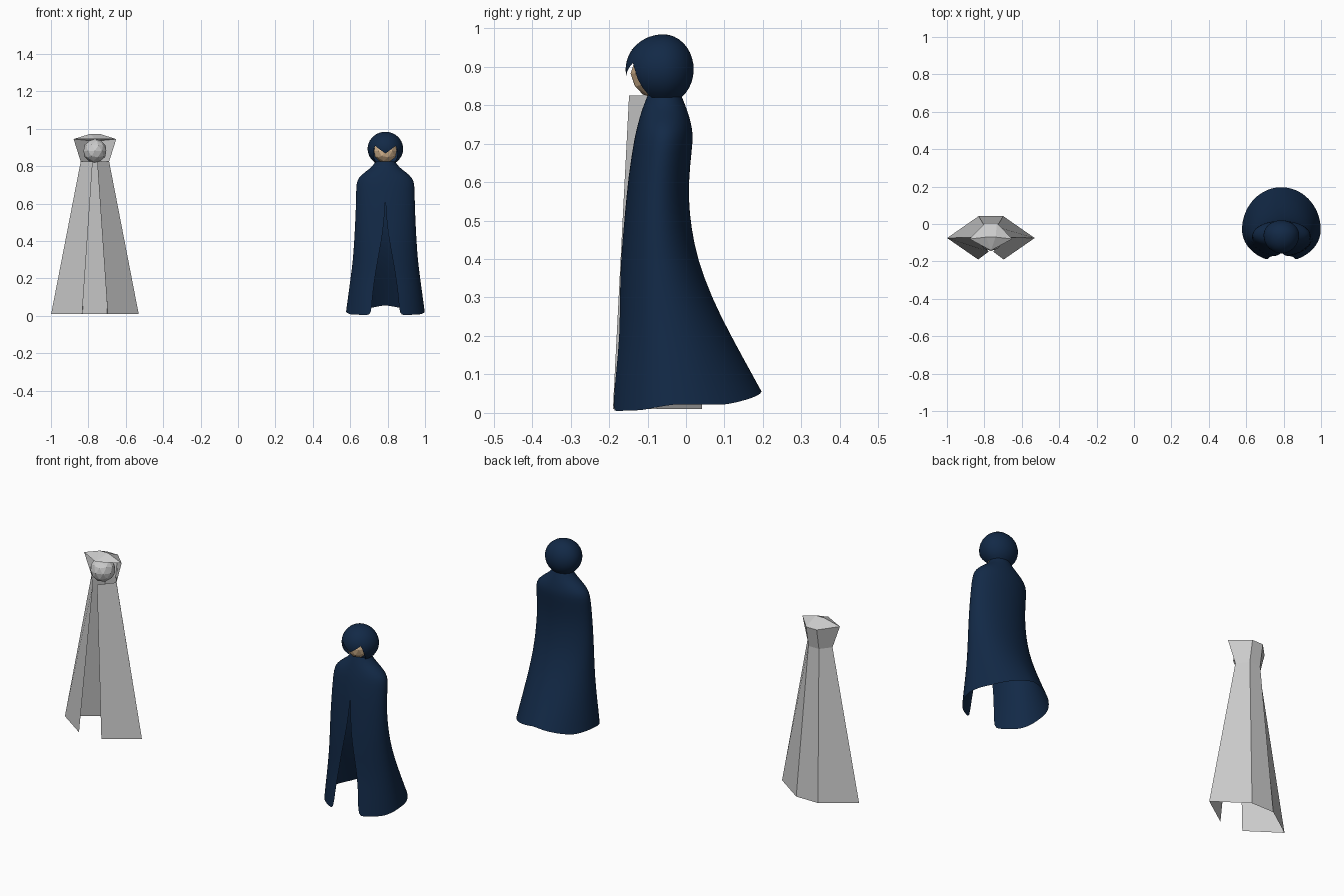
import bpy, bmesh
from math import sin, cos, pi, asin, acos, radians, sqrt

if "Cube" in bpy.data.objects:
    bpy.data.objects.remove(bpy.data.objects["Cube"])


def make_object(name, verts, faces, mat=None, smooth=False):
    me = bpy.data.meshes.new(name)
    me.from_pydata(verts, [], faces)
    bm = bmesh.new()
    bm.from_mesh(me)
    bmesh.ops.remove_doubles(bm, verts=bm.verts, dist=0.0005)
    bmesh.ops.recalc_face_normals(bm, faces=bm.faces)
    bm.to_mesh(me)
    bm.free()
    ob = bpy.data.objects.new(name, me)
    bpy.context.collection.objects.link(ob)
    if mat:
        me.materials.append(mat)
    for p in me.polygons:
        p.use_smooth = smooth
    return ob


def material(name, rgb):
    m = bpy.data.materials.new(name)
    m.diffuse_color = (*rgb, 1)
    m.use_nodes = True
    m.node_tree.nodes["Principled BSDF"].inputs["Base Color"].default_value = m.diffuse_color
    return m


def head(name, x, mat=None):
    bpy.ops.mesh.primitive_ico_sphere_add(subdivisions=2, radius=0.064, location=(x, -0.08, 0.882))
    bpy.context.object.name = name
    if mat:
        bpy.context.object.data.materials.append(mat)


def grid_faces(rows, cols):
    return [(r * cols + c, r * cols + c + 1, (r + 1) * cols + c + 1, (r + 1) * cols + c)
            for r in range(rows - 1) for c in range(cols - 1)]


def lerp_table(table, t):
    for (a, va), (b, vb) in zip(table, table[1:]):
        if t <= b:
            return va + (vb - va) * (t - a) / (b - a)
    return table[-1][1]


navy = material("navy cloth", (0.006, 0.022, 0.062))
tan = material("skin", (0.72, 0.50, 0.30))

# ---- Low-poly grey figure: six-point rings from front edge round the back
GX = -0.765


def ring(half):
    right = [(GX + x, y, z) for x, y, z in half]
    left = [(GX - x, y, z) for x, y, z in reversed(half)]
    return right + left


hem = ring([(0.068, -0.19, 0.01), (0.234, -0.075, 0.01), (0.066, 0.042, 0.01)])
neck = ring([(0.012, -0.148, 0.825), (0.076, -0.07, 0.825), (0.032, -0.015, 0.825)])
make_object("blocky_cloak", hem + neck, grid_faces(2, 6))

# blocky hood: back and side walls plus a ridged roof
lower = ring([(0.076, -0.07, 0.825), (0.032, -0.015, 0.825)])
rim = ring([(0.114, -0.08, 0.945), (0.032, 0.005, 0.937)])
roof = [(GX + 0.025, -0.07, 0.973), (GX - 0.025, -0.07, 0.973), (GX, -0.142, 0.945)]
make_object("blocky_hood", lower + rim + roof, grid_faces(2, 4) + [
    (5, 6, 9, 8), (4, 5, 8), (6, 7, 9), (4, 8, 10), (8, 9, 10), (9, 7, 10)])
head("blocky_head", GX)

# ---- Smooth navy figure
NX = 0.788
head("face", NX, tan)

# cloak stations: z, half width, front y, back y, half width of the front slit
stations = [
    (0.825, 0.053, -0.100, -0.012, 0.0), (0.795, 0.072, -0.112, 0.000, 0.0),
    (0.770, 0.108, -0.120, 0.009, 0.0), (0.740, 0.143, -0.128, 0.016, 0.0),
    (0.710, 0.156, -0.135, 0.019, 0.0), (0.640, 0.157, -0.146, 0.010, 0.0),
    (0.560, 0.159, -0.155, 0.006, 0.003), (0.480, 0.163, -0.162, 0.014, 0.010),
    (0.400, 0.167, -0.169, 0.030, 0.021), (0.300, 0.174, -0.172, 0.067, 0.040),
    (0.200, 0.186, -0.172, 0.112, 0.057), (0.100, 0.199, -0.182, 0.155, 0.070),
    (0.003, 0.211, -0.191, 0.197, 0.075)]
hem_lift = [(0, 0), (radians(60), 0.004), (radians(90), 0.020), (radians(125), 0.018), (pi, 0.055)]
COLS = 41
verts = []
for z, w, front, back, slit in stations:
    a0 = asin(slit / w)
    yc = (front + back) / 2 if z > 0.45 else -0.075 + 0.045 * (0.45 - z) / 0.45
    fall = max(0.0, 1 - z / 0.25)
    for c in range(COLS):
        a = a0 + (2 * pi - 2 * a0) * c / (COLS - 1)
        fold = abs(a if a <= pi else 2 * pi - a)
        depth = (yc - front) / cos(a0) if cos(a) > 0 else back - yc
        verts.append((NX + w * sin(a), yc - depth * cos(a), z + fall * lerp_table(hem_lift, fold)))
cloak = make_object("cloak", verts, grid_faces(len(stations), COLS), navy, True)
sub = cloak.modifiers.new("soften", "SUBSURF")
sub.levels = sub.render_levels = 1

# hood: each column runs from the crown down to a pointed fringe or to the neck
rim_height = [(0, 0.868), (radians(24), 0.896), (radians(37), 0.912),
              (radians(46), 0.862), (radians(56), 0.820), (pi, 0.820)]
CZ, RZ, ROWS, HC = 0.893, 0.091, 15, 73
verts = []
for r in range(ROWS):
    for c in range(HC):
        a = 2 * pi * c / (HC - 1)
        end = lerp_table(rim_height, min(a, 2 * pi - a))
        phi = acos((end - CZ) / RZ) * r / (ROWS - 1)
        depth = 0.098 if cos(a) > 0 else 0.079
        verts.append((NX + 0.095 * sin(phi) * sin(a), -0.059 - depth * sin(phi) * cos(a), CZ + RZ * cos(phi)))
make_object("hood", verts, grid_faces(ROWS, HC), navy, True)
